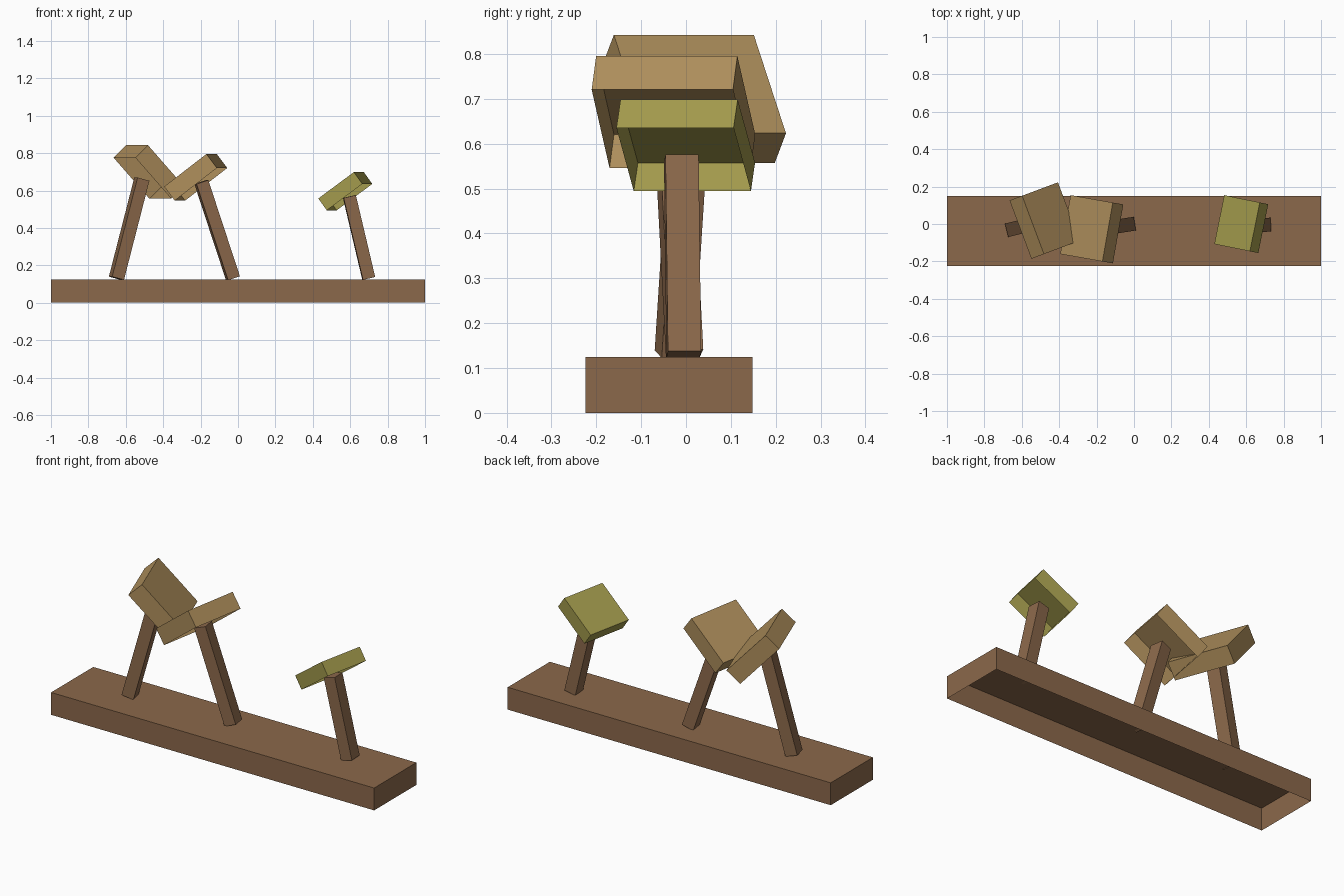
import bpy
import bmesh
from math import radians
from mathutils import Matrix, Vector

cube = bpy.data.objects.get("Cube")
if cube:
    bpy.data.objects.remove(cube, do_unlink=True)


def make_material(name, rgb):
    mat = bpy.data.materials.new(name)
    mat.use_nodes = True
    colour = (*rgb, 1.0)
    mat.diffuse_color = colour
    mat.node_tree.nodes["Principled BSDF"].inputs["Base Color"].default_value = colour
    return mat


brown = make_material("dark_wood", (0.26, 0.14, 0.07))
tan = make_material("tan_wood", (0.42, 0.27, 0.105))
olive = make_material("olive_paint", (0.36, 0.32, 0.072))


def add_box(name, size, origin, yaw, pitch, mat, base, open_bottom=False):
    """Box whose local z starts at base; turned about its origin by pitch then yaw."""
    bm = bmesh.new()
    bmesh.ops.create_cube(bm, size=1.0)
    bmesh.ops.scale(bm, vec=size, verts=bm.verts)
    bmesh.ops.translate(bm, vec=(0, 0, base + size[2] / 2), verts=bm.verts)
    if open_bottom:
        under = [f for f in bm.faces if f.normal.z < -0.5]
        bmesh.ops.delete(bm, geom=under, context='FACES_ONLY')
    mesh = bpy.data.meshes.new(name)
    bm.to_mesh(mesh)
    bm.free()
    mesh.materials.append(mat)
    obj = bpy.data.objects.new(name, mesh)
    bpy.context.collection.objects.link(obj)
    obj.matrix_world = (Matrix.Translation(Vector(origin))
                        @ Matrix.Rotation(radians(yaw), 4, 'Z')
                        @ Matrix.Rotation(radians(pitch), 4, 'Y'))
    return obj


# Long base, a shell open underneath
add_box("base", (2.0, 0.373, 0.125), (0, -0.038, 0), 0, 0, brown, 0, True)

# Leaning posts: name, foot centre, length, yaw, pitch
posts = [
    ("right_post", (-0.65, -0.026, 0.131), 0.548, 14, 14.8),
    ("middle_post", (-0.027, -0.003, 0.131), 0.542, 9, -18.4),
    ("left_post", (0.699, -0.005, 0.13), 0.45, 3, -13.3),
]
for name, foot, length, yaw, pitch in posts:
    add_box(name, (0.067, 0.074, length), foot, yaw, pitch, brown, 0)

# Tilted caps, shells open underneath: name, top face centre, scale, yaw, pitch, colour
caps = [
    ("right_cap", (-0.444, 0.031, 0.733), 1.0, 20.5, 47, tan),
    ("middle_cap", (-0.254, -0.023, 0.708), 0.96, -10, -37.3, tan),
    ("left_cap", (0.551, 0.004, 0.628), 0.8, -11.5, -36, olive),
]
for name, top, scale, yaw, pitch, mat in caps:
    size = Vector((0.3, 0.333, 0.098)) * scale
    add_box(name, size, top, yaw, pitch, mat, -size.z, True)
